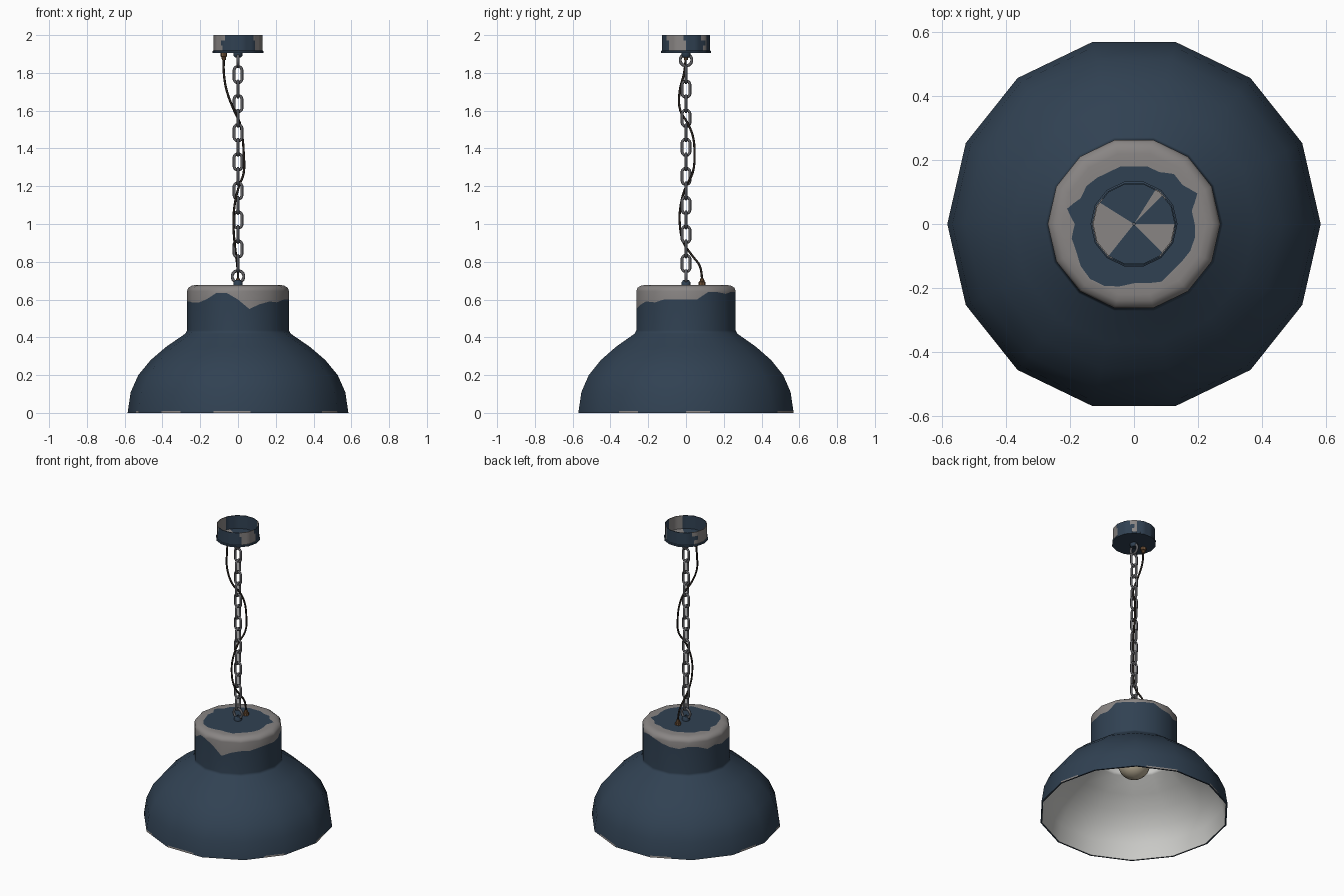
import bpy, math
from mathutils import Vector

if "Cube" in bpy.data.objects:
    bpy.data.objects.remove(bpy.data.objects["Cube"])

def material(name, rgb):
    m = bpy.data.materials.new(name)
    m.diffuse_color = (*rgb, 1)
    m.use_nodes = True
    m.node_tree.nodes["Principled BSDF"].inputs["Base Color"].default_value = m.diffuse_color
    return m

BLUE = material("navy_paint", (0.03, 0.053, 0.085))
GREY = material("bare_metal", (0.25, 0.235, 0.23))
WHITE = material("white_lining", (0.6, 0.6, 0.58))
BULB = material("warm_bulb", (0.5, 0.43, 0.31))
STEEL = material("chain_steel", (0.12, 0.12, 0.13))
BRASS = material("aged_brass", (0.16, 0.085, 0.04))
BLACK = material("cable_black", (0.02, 0.015, 0.012))


def lathe(name, rows, mats, n=14, sub=1, pick=None, loc=(0, 0), crisp=False):
    """Spin a profile around z as an n-gon. rows: list of (r, z) or a function of the angle.
    pick(row, degrees) gives the material index of a face."""
    cols = n * sub
    verts, normals, faces, ids = [], [], [], []
    for c in range(cols):
        deg = 360 * c / cols
        k, t = divmod(c, sub)
        a0, a1 = 2 * math.pi * k / n, 2 * math.pi * (k + 1) / n
        t /= sub
        x = math.cos(a0) * (1 - t) + math.cos(a1) * t
        y = math.sin(a0) * (1 - t) + math.sin(a1) * t
        prof = rows(deg) if callable(rows) else rows
        m = len(prof)
        for i, (r, z) in enumerate(prof):
            verts.append((loc[0] + r * x, loc[1] + r * y, z))
            lo, hi = prof[max(i - 1, 0)], prof[min(i + 1, m - 1)]
            dr, dz = hi[0] - lo[0], hi[1] - lo[1]
            a = math.radians(deg)
            normals.append(Vector((dz * math.cos(a), dz * math.sin(a), -dr)).normalized())
    for c in range(cols):
        d = (c + 1) % cols
        for i in range(m - 1):
            faces.append((c * m + i, d * m + i, d * m + i + 1, c * m + i + 1))
            ids.append(pick(i, 360 * (c + 0.5) / cols) if pick else 0)
    me = bpy.data.meshes.new(name)
    me.from_pydata(verts, [], faces)
    for mat in mats:
        me.materials.append(mat)
    for p, k in zip(me.polygons, ids):
        p.material_index = k
        p.use_smooth = True
    me.update()
    ob = bpy.data.objects.new(name, me)
    bpy.context.collection.objects.link(ob)
    if crisp:
        bpy.ops.object.select_all(action='DESELECT')
        ob.select_set(True)
        bpy.context.view_layer.objects.active = ob
        bpy.ops.object.shade_smooth_by_angle(angle=math.radians(40))
    else:
        me.normals_split_custom_set_from_vertices(normals)
    return ob


def tube(name, pts, radius, mat, cyclic=False, smooth_path=False):
    """Round wire along a path, turned into a mesh."""
    cu = bpy.data.curves.new(name, 'CURVE')
    cu.dimensions = '3D'
    cu.bevel_depth, cu.bevel_resolution, cu.use_fill_caps = radius, 2, True
    if smooth_path:
        sp = cu.splines.new('BEZIER')
        sp.bezier_points.add(len(pts) - 1)
        for b, p in zip(sp.bezier_points, pts):
            b.co = p
            b.handle_left_type = b.handle_right_type = 'AUTO'
        sp.resolution_u = 4
    else:
        sp = cu.splines.new('POLY')
        sp.points.add(len(pts) - 1)
        for b, p in zip(sp.points, pts):
            b.co = (*p, 1)
    sp.use_cyclic_u = cyclic
    cu.materials.append(mat)
    tmp = bpy.data.objects.new(name + "_path", cu)
    bpy.context.collection.objects.link(tmp)
    me = bpy.data.meshes.new_from_object(tmp.evaluated_get(bpy.context.evaluated_depsgraph_get()))
    bpy.data.objects.remove(tmp)
    for p in me.polygons:
        p.use_smooth = True
    ob = bpy.data.objects.new(name, me)
    bpy.context.collection.objects.link(ob)
    return ob


def link(name, z, radius, straight, along_x, wire):
    """Oval chain link standing in the xz or yz plane."""
    pts = []
    for k in range(16):
        a = 2 * math.pi * (k + 0.5) / 16
        u = radius * math.cos(a)
        w = z + radius * math.sin(a) + math.copysign(straight, math.sin(a))
        pts.append((u, 0, w) if along_x else (0, u, w))
    return tube(name, pts, wire, STEEL, cyclic=True)


def around(table, deg):
    f = deg / 360 * len(table)
    i = int(f)
    return table[i % len(table)] * (1 - f + i) + table[(i + 1) % len(table)] * (f - i)


# Worn paint edge around the shoulder: inner radius on top, lower height on the side
WEAR_R = [.19, .19, .22, .20, .20, .185, .185, .185, .185, .185, .185, .195, .185, .22,
          .185, .205, .20, .218, .22, .22, .20, .19, .19, .205, .19, .195, .195, .20]
WEAR_Z = [.60, .60, .64, .64, .63, .64, .64, .62, .61, .60, .62, .61, .59, .60,
          .59, .59, .585, .585, .60, .635, .635, .60, .55, .575, .59, .585, .60, .60]

# Shade: dome, neck and worn shoulder
def shade_rows(deg):
    return [(.584, 0), (.583, .011), (.568, .11), (.528, .2), (.462, .28), (.38, .35),
            (.278, .42), (.27, .437), (.27, around(WEAR_Z, deg)), (.27, .645),
            (.263, .662), (.246, .673), (.225, .677), (around(WEAR_R, deg), .677), (.004, .677)]

def shade_pick(row, deg):
    if row == 0:
        return int(math.sin(math.radians(deg * 7)) + math.sin(math.radians(deg * 11 + 40)) > 0.5)
    return int(8 <= row <= 12)

lathe("shade", shade_rows, [BLUE, GREY], sub=4, pick=shade_pick)
lathe("shade_rim", [(.574, 0), (.584, 0)], [BLUE])
lathe("shade_lining", [(.004, .667), (.25, .667), (.262, .65), (.262, .435), (.27, .415),
                       (.372, .344), (.454, .274), (.52, .195), (.559, .108), (.575, 0)], [WHITE])

# Bulb and socket inside the shade
bulb = [(.1 * math.sin(a), .35 - .1 * math.cos(a)) for a in [math.pi * k / 12 for k in range(10)]]
bulb[0] = (.001, .25)
lathe("bulb", bulb + [(.05, .45), (.045, .5)], [BULB], n=16)
lathe("bulb_socket", [(.004, .49), (.055, .49), (.055, .667)], [STEEL], n=14, crisp=True)

# Ceiling canopy: open cup with worn paint patches
def canopy_pick(row, deg):
    if row < 3 or row > 8:
        return 0
    level = min(row - 3, 8 - row) if row != 6 else 2
    s = (0, 5, -4)[max(0, min(level, 2))]
    spans = [(150 + 2 * s, 233 - 2 * s), (313 + s, 357 + s), (45 + s, 57)]
    return int(any(lo < deg < hi for lo, hi in spans))

lathe("ceiling_canopy", [(.004, 1.905), (.136, 1.905), (.136, 1.915), (.131, 1.918), (.131, 1.945),
                         (.131, 1.972), (.131, 2.0), (.127, 2.0), (.127, 1.912), (.004, 1.912)],
      [BLUE, GREY], sub=4, pick=canopy_pick, crisp=True)

# Mounts where the chain meets the canopy and shade
lathe("upper_mount", [(.002, 1.882), (.016, 1.882), (.024, 1.892), (.024, 1.906)], [BLUE], n=10, crisp=True)
lathe("lower_mount", [(.024, .676), (.024, .692), (.016, .704), (.002, .704)], [BLUE], n=10, crisp=True)

# Chain: end rings and alternating links
link("lower_ring", .722, .031, 0, True, .008)
link("upper_ring", 1.868, .031, 0, False, .008)
for k in range(14):
    link(f"chain_link_{k + 1}", .791 + .0769 * k, .021, .0225, k % 2 == 1, .0075)

# Cable winding round the chain, with a gland at each end
tube("cable", [(-.075, 0, 1.89), (-.075, -.01, 1.8), (-.058, -.034, 1.7), (-.02, -.03, 1.6),
               (.008, .005, 1.54), (.022, .035, 1.47), (.03, .045, 1.38), (.03, .035, 1.27),
               (.005, 0, 1.2), (-.018, -.028, 1.1), (-.024, -.033, 1.0), (-.018, -.012, .9),
               (-.01, .035, .83), (-.004, .072, .78), (0, .083, .73), (0, .085, .69)],
     .006, BLACK, smooth_path=True)
lathe("upper_cable_gland", [(.002, 1.868), (.01, 1.868), (.013, 1.885), (.018, 1.886), (.018, 1.906)],
      [BRASS], n=8, loc=(-.075, 0), crisp=True)
lathe("lower_cable_gland", [(.018, .676), (.018, .694), (.013, .695), (.01, .712), (.002, .712)],
      [BRASS], n=8, loc=(0, .085), crisp=True)
